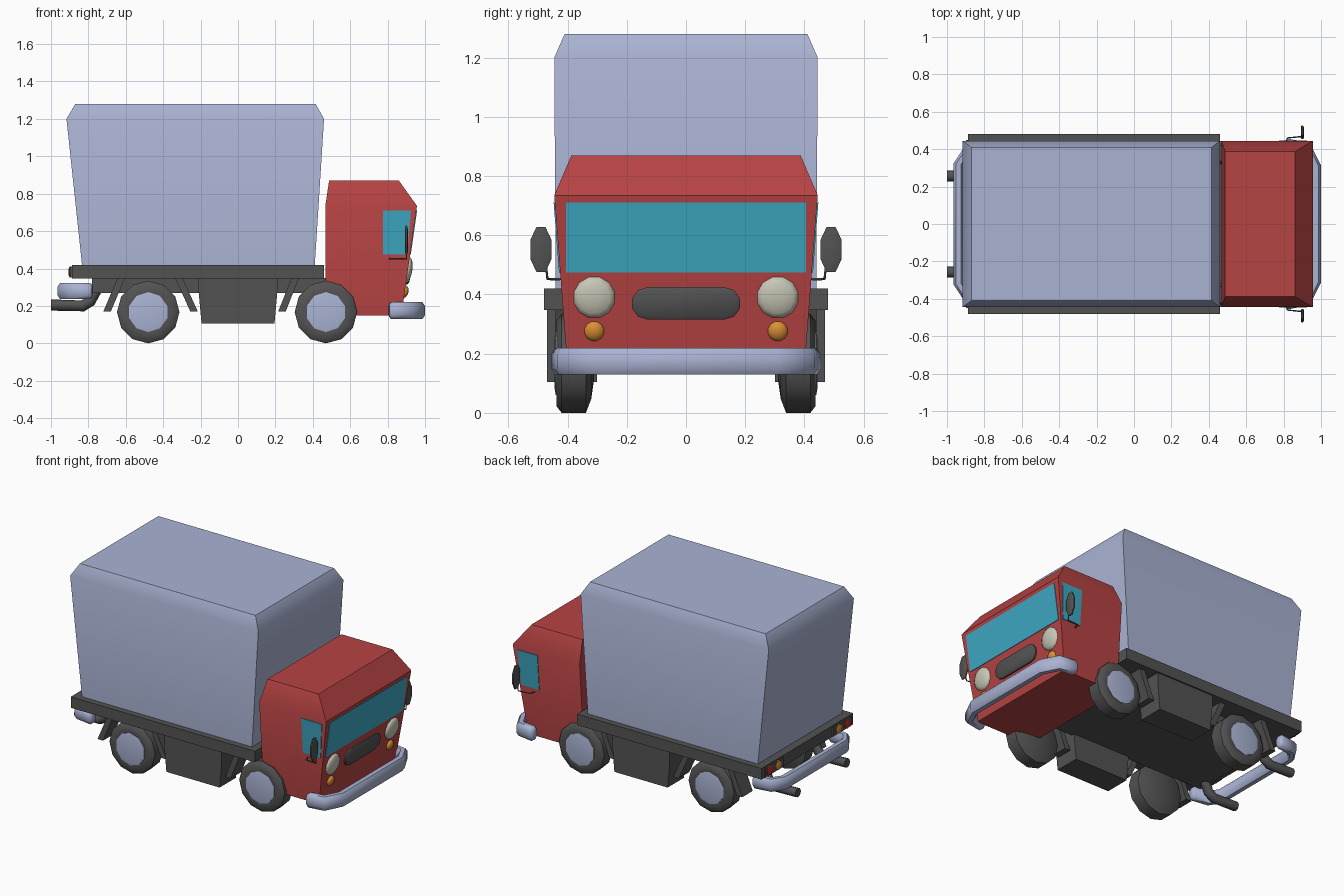
import bpy, bmesh, math
from mathutils import Vector

if "Cube" in bpy.data.objects:
    bpy.data.objects.remove(bpy.data.objects["Cube"])


def mat(name, rgb):
    m = bpy.data.materials.new(name)
    m.diffuse_color = (*rgb, 1)
    m.use_nodes = True
    m.node_tree.nodes["Principled BSDF"].inputs["Base Color"].default_value = m.diffuse_color
    return m


LAV = mat("pale_lavender", (0.40, 0.45, 0.65))
RED = mat("cab_red", (0.47, 0.056, 0.056))
TEAL = mat("glass_teal", (0.048, 0.40, 0.56))
GREY = mat("dark_grey", (0.086, 0.086, 0.086))
CREAM = mat("lamp_cream", (0.58, 0.58, 0.48))
ORANGE = mat("indicator_orange", (0.70, 0.28, 0.035))
TAIL = mat("tail_red", (0.55, 0.02, 0.02))


def loft(name, rings, material, angle=40):
    """Skin matching point rings into a closed solid with end caps."""
    bm = bmesh.new()
    vs = [[bm.verts.new(p) for p in r] for r in rings]
    n = len(rings[0])
    for a, b in zip(vs, vs[1:]):
        for i in range(n):
            j = (i + 1) % n
            bm.faces.new((a[i], a[j], b[j], b[i]))
    bm.faces.new(vs[0][::-1])
    bm.faces.new(vs[-1])
    bmesh.ops.recalc_face_normals(bm, faces=bm.faces)
    me = bpy.data.meshes.new(name)
    bm.to_mesh(me)
    bm.free()
    me.materials.append(material)
    ob = bpy.data.objects.new(name, me)
    bpy.context.collection.objects.link(ob)
    bpy.ops.object.select_all(action='DESELECT')
    ob.select_set(True)
    bpy.context.view_layer.objects.active = ob
    bpy.ops.object.shade_smooth_by_angle(angle=math.radians(angle))
    return ob


def rect(x0, x1, y0, y1, z):
    return [(x0, y0, z), (x1, y0, z), (x1, y1, z), (x0, y1, z)]


def box(name, x0, x1, y0, y1, z0, z1, material):
    return loft(name, [rect(x0, x1, y0, y1, z0), rect(x0, x1, y0, y1, z1)], material)


def prism(name, xz, y0, y1, material):
    return loft(name, [[(x, y, z) for x, z in xz] for y in (y0, y1)], material)


def turned(name, cx, cz, side, profile, n, material):
    """Revolve (radius, y) profile around a sideways axle."""
    rings = [[(cx + r * math.sin(math.tau * i / n), side * y,
               cz - r * math.cos(math.tau * i / n)) for i in range(n)] for r, y in profile]
    return loft(name, rings, material, 50)


def bumper(name, half_path, z, depth, height, material):
    """Octagonal bar swept along a mirrored path in plan."""
    pts = [Vector(p) for p in half_path]
    pts += [Vector((p.x, -p.y)) for p in reversed(pts)]
    rings = []
    last = len(pts) - 1
    for i, p in enumerate(pts):
        t = (pts[min(i + 1, last)] - pts[max(i - 1, 0)]).normalized()
        nrm = Vector((t.y, -t.x))
        ring = lambda c, s: [(*(c + nrm * s * depth * u), z + s * height * v) for u, v in
                             ((1, .5), (.5, 1), (-.5, 1), (-1, .5), (-1, -.5), (-.5, -1), (.5, -1), (1, -.5))]
        if i == 0:
            rings.append(ring(p - t * 0.012, 0.7))
        rings.append(ring(p, 1))
        if i == last:
            rings.append(ring(p + t * 0.012, 0.7))
    return loft(name, rings, material, 50)


def pipe(name, pts, r, material):
    cu = bpy.data.curves.new(name, 'CURVE')
    cu.dimensions = '3D'
    cu.bevel_depth = r
    cu.bevel_resolution = 2
    cu.use_fill_caps = True
    sp = cu.splines.new('POLY')
    sp.points.add(len(pts) - 1)
    for q, p in zip(sp.points, pts):
        q.co = (*p, 1)
    cu.materials.append(material)
    bpy.context.collection.objects.link(bpy.data.objects.new(name, cu))


def front_x(z):
    return 0.957 + 0.143 * (z - 0.735)


def side_y(z):
    return 0.40 + 0.045 * (z - 0.15) / 0.585


def disc_ring(x, cy, cz, ry, rz, n, slope=0.0):
    return [(x + slope * rz * math.sin(math.tau * (i + .5) / n),
             cy + ry * math.cos(math.tau * (i + .5) / n),
             cz + rz * math.sin(math.tau * (i + .5) / n)) for i in range(n)]


def lamp(name, y, z, r, bulge, material):
    """Domed lamp on the sloping cab front."""
    rings = [disc_ring(front_x(z) + bulge * d, y, z, r * s, r * s, 12, 0.143)
             for d, s in ((-0.3, 1), (0.2, 1), (0.65, 0.78), (0.92, 0.42), (1, 0.12))]
    loft(name, rings, material, 60)


# Cargo cover and flat bed
loft("cargo_cover", [rect(-0.833, 0.41, -0.44, 0.44, 0.41),
                     rect(-0.917, 0.46, -0.445, 0.445, 1.20),
                     rect(-0.87, 0.415, -0.41, 0.41, 1.28)], LAV)
box("flat_bed", -0.888, 0.46, -0.48, 0.48, 0.347, 0.42, GREY)
box("chassis", -0.78, 0.48, -0.32, 0.32, 0.27, 0.35, GREY)

# Cab
loft("cab", [rect(0.467, 0.874, -0.40, 0.40, 0.15),
             rect(0.467, 0.957, -0.445, 0.445, 0.735),
             rect(0.487, 0.86, -0.387, 0.387, 0.87)], RED)

# Windscreen plate
zs = (0.475, 0.71)
loft("windscreen", [[(front_x(z) + d, y, z) for z, y in
                     ((zs[0], -.405), (zs[0], .405), (zs[1], .405), (zs[1], -.405))]
                    for d in (-0.003, 0.004)], TEAL)

# Grille with rounded ends
def grille_ring(d, s):
    pts = []
    for sgn in (1, -1):
        for k in range(6):
            a = -math.pi / 2 + math.pi * k / 5
            pts.append((sgn * (0.13 + 0.055 * s * math.cos(a)), sgn * 0.055 * s * math.sin(a)))
    return [(front_x(0.37 + z) + d, y, 0.37 + z) for y, z in pts]

loft("grille", [grille_ring(-0.005, 1), grille_ring(0.01, 1), grille_ring(0.018, 0.75)], GREY)

# Bumpers
bumper("front_bumper", [(0.82, 0.427), (0.92, 0.412), (0.972, 0.31)], 0.175, 0.029, 0.045, LAV)
bumper("rear_bumper", [(-0.79, 0.40), (-0.895, 0.385), (-0.938, 0.32)], 0.28, 0.028, 0.042, LAV)

for s, tag in ((-1, "near"), (1, "far")):
    # Side window plate
    loft("side_window_" + tag,
         [[(x, s * (side_y(z) + d), z) for x, z in
           ((0.775, zs[0]), (0.905, zs[0]), (0.925, zs[1]), (0.775, zs[1]))]
          for d in (-0.003, 0.004)], TEAL)

    # Lamps
    lamp("headlight_" + tag, s * 0.31, 0.39, 0.071, 0.024, CREAM)
    lamp("indicator_" + tag, s * 0.31, 0.276, 0.034, 0.02, ORANGE)
    box("tail_lamp_plate_" + tag, -0.897, -0.885, *sorted((s * 0.26, s * 0.45)), 0.352, 0.41, GREY)
    for label, y, m in (("tail_light_", 0.405, TAIL), ("tail_indicator_", 0.315, ORANGE)):
        loft(label + tag, [disc_ring(x, s * y, 0.381, r, r, 10)
                           for x, r in ((-0.89, .03), (-0.9, .03), (-0.906, .015))], m)

    # Mirror and its arm
    loft("mirror_" + tag, [disc_ring(x, s * 0.49, 0.552, 0.039 * k, 0.083 * k, 8)
                           for x, k in ((0.892, .8), (0.896, 1), (0.904, 1), (0.908, .8))], GREY)
    pipe("mirror_arm_" + tag, [(0.81, s * 0.425, 0.452), (0.82, s * 0.46, 0.452),
                               (0.90, s * 0.468, 0.452), (0.90, s * 0.473, 0.50)], 0.004, GREY)

    # Wheels
    for cx, axle in ((-0.48, "rear"), (0.47, "front")):
        turned(f"{axle}_tyre_{tag}", cx, 0.167, s,
               [(0.05, .31), (0.12, .32), (0.167, .338), (0.167, .42), (0.145, .437),
                (0.112, .437)], 12, GREY)
        turned(f"{axle}_hub_{tag}", cx, 0.167, s,
               [(0.107, .42), (0.107, .440), (0.085, .444)], 10, LAV)

    # Mud flaps: top x to bottom x
    for k, (xt, xb) in enumerate(((-0.645, -0.72), (-0.335, -0.255), (0.285, 0.215))):
        prism(f"mud_flap_{k}_{tag}", [(xt, 0.347), (xt + .04, 0.347), (xb + .04, 0.17), (xb, 0.17)],
              s * 0.33, s * 0.44, GREY)

    # Side tank
    prism("side_tank_" + tag, [(-0.21, 0.35), (0.21, 0.35), (0.21, 0.27), (0.195, 0.105),
                               (-0.195, 0.105), (-0.21, 0.27)], s * 0.30, s * 0.47, GREY)

    # Exhaust
    pipe("exhaust_" + tag, [(-1.0, s * 0.257, 0.205), (-0.83, s * 0.257, 0.2),
                            (-0.79, s * 0.257, 0.225), (-0.75, s * 0.25, 0.30)], 0.03, GREY)
